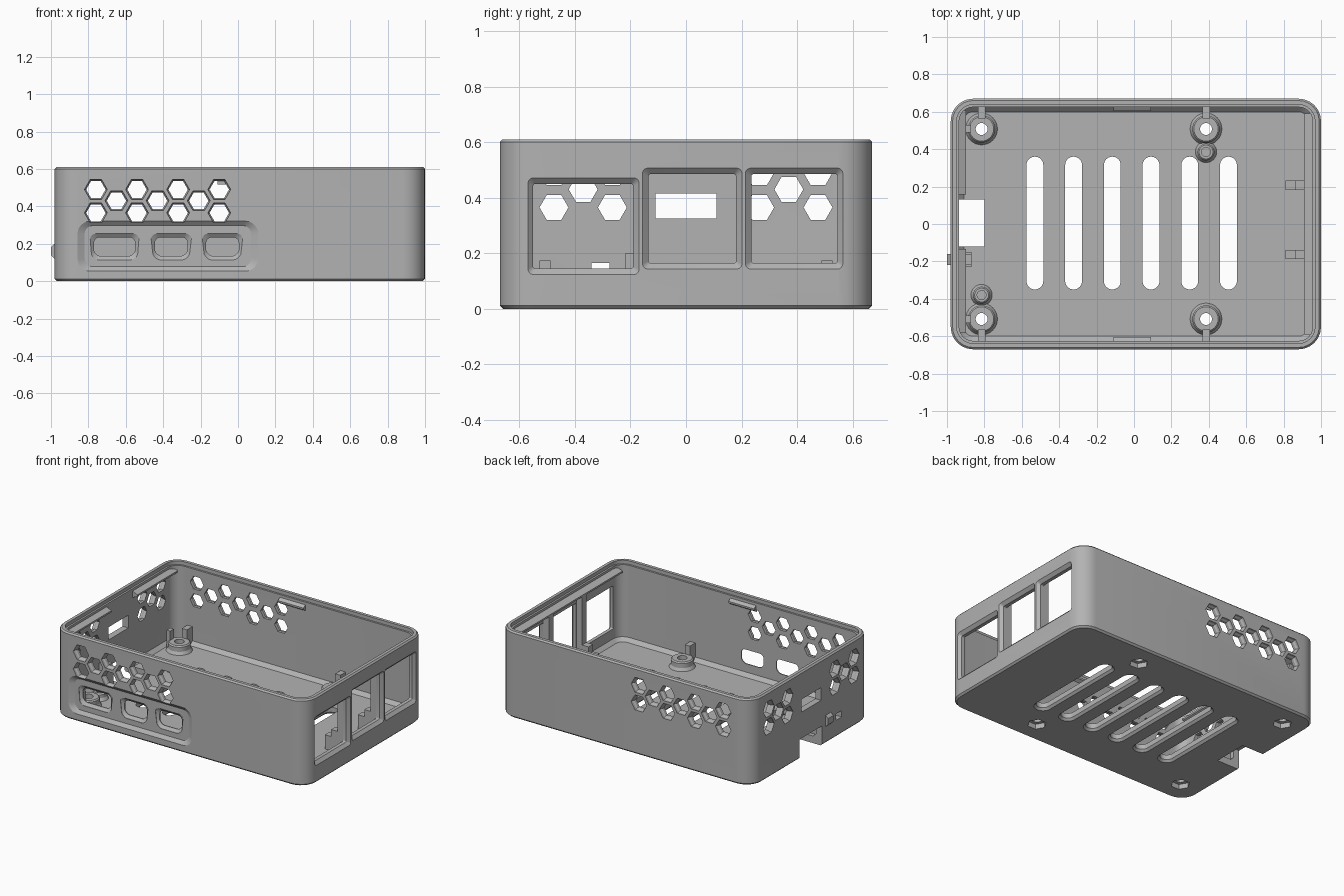
import bpy, bmesh, math
from mathutils import Vector

cube = bpy.data.objects.get("Cube")
if cube:
    bpy.data.objects.remove(cube, do_unlink=True)

grey = bpy.data.materials.new("plain grey")
grey.use_nodes = True
grey.diffuse_color = (0.45, 0.45, 0.45, 1)
grey.node_tree.nodes["Principled BSDF"].inputs["Base Color"].default_value = grey.diffuse_color


# Outlines
def rrect(w, h, r=0.0, seg=6):
    if r <= 0:
        return [(-w/2, -h/2), (w/2, -h/2), (w/2, h/2), (-w/2, h/2)]
    pts = []
    for k, (sx, sy) in enumerate([(1, 1), (-1, 1), (-1, -1), (1, -1)]):
        for i in range(seg + 1):
            a = math.pi / 2 * (k + i / seg)
            pts.append((sx*(w/2 - r) + r*math.cos(a), sy*(h/2 - r) + r*math.sin(a)))
    return pts


def ngon(r, n=6):
    return [(r*math.cos(2*math.pi*i/n), r*math.sin(2*math.pi*i/n)) for i in range(n)]


# Solid skinned through outlines stacked along an axis
def loft(name, axis, centre, levels):
    place = {"x": lambda u, v, d: (d, u, v),
             "y": lambda u, v, d: (u, d, v),
             "z": lambda u, v, d: (u, v, d)}[axis]
    bm = bmesh.new()
    rings = [[bm.verts.new(place(centre[0] + u, centre[1] + v, d)) for u, v in pts]
             for d, pts in levels]
    n = len(rings[0])
    for a, b in zip(rings, rings[1:]):
        for i in range(n):
            j = (i + 1) % n
            bm.faces.new((a[i], a[j], b[j], b[i]))
    bm.faces.new(rings[0])
    bm.faces.new(rings[-1])
    bmesh.ops.recalc_face_normals(bm, faces=bm.faces)
    mesh = bpy.data.meshes.new(name)
    bm.to_mesh(mesh)
    bm.free()
    mesh.materials.append(grey)
    obj = bpy.data.objects.new(name, mesh)
    bpy.context.scene.collection.objects.link(obj)
    return obj


def box(name, x, y, z):
    pts = rrect(x[1] - x[0], y[1] - y[0])
    return loft(name, "z", ((x[0] + x[1])/2, (y[0] + y[1])/2), [(z[0], pts), (z[1], pts)])


def cut(obj, cutters):
    for c in cutters:
        c.hide_render = True
        m = obj.modifiers.new("cut", "BOOLEAN")
        m.object, m.operation, m.solver = c, "DIFFERENCE", "EXACT"
    bpy.context.view_layer.update()
    graph = bpy.context.evaluated_depsgraph_get()
    mesh = bpy.data.meshes.new_from_object(obj.evaluated_get(graph))
    obj.modifiers.clear()
    obj.data = mesh
    for c in cutters:
        bpy.data.objects.remove(c, do_unlink=True)


# Tray shell
def body(inset):
    return rrect(1.98 - 2*inset, 1.34 - 2*inset, 0.12 - inset)


mid = (0.01, 0)
base = loft("case_shell", "z", mid, [(0, body(0.012)), (0.012, body(0)),
                                     (0.6, body(0)), (0.61, body(0.01))])
cutters = [loft("cavity", "z", mid, [(0.05, body(0.07)), (0.075, body(0.045)),
                                     (0.585, body(0.045)), (0.585, body(0.032)),
                                     (0.7, body(0.032))])]

# Hexagon vents on the front, back and right walls
hexes = [(-0.76 + 0.11*i, z) for i in range(7) for z in ([0.43] if i % 2 else [0.365, 0.49])]
for u, z in hexes:
    for s in (-1, 1):
        cutters.append(loft("hex", "y", (u, z), [(s*0.69, ngon(0.062)), (s*0.655, ngon(0.06)),
                                                 (s*0.645, ngon(0.052)), (s*0.58, ngon(0.052))]))
for s in (-1, 1):
    for y, z in [(0.265, 0.365), (0.265, 0.49), (0.37, 0.43), (0.475, 0.365), (0.475, 0.49)]:
        cutters.append(loft("hex", "x", (s*y, z), [(-1, ngon(0.062)), (-0.965, ngon(0.06)),
                                                   (-0.955, ngon(0.052)), (-0.88, ngon(0.052))]))

# Right wall slot, card notch and small light opening
cutters += [box("slot", (-1.1, -0.9), (-0.11, 0.11), (0.325, 0.415)),
            box("notch", (-1.1, -0.80), (-0.12, 0.13), (-0.1, 0.14)),
            box("light_gap", (-1.1, -0.9), (-0.34, -0.275), (0.12, 0.165))]

# Connector windows on the left wall
for y0, y1, z0, z1 in [(-0.55, -0.19, 0.145, 0.45), (-0.135, 0.18, 0.165, 0.485),
                       (0.235, 0.545, 0.165, 0.485)]:
    w, h = y1 - y0, z1 - z0
    cutters.append(loft("window", "x", ((y0 + y1)/2, (z0 + z1)/2),
                        [(0.85, rrect(w, h, 0.008)), (0.98, rrect(w, h, 0.008)),
                         (1.001, rrect(w + 0.045, h + 0.045, 0.02)),
                         (1.05, rrect(w + 0.045, h + 0.045, 0.02))]))

# Recessed port panel on the front wall
cutters.append(loft("port_panel", "y", (-0.375, 0.187),
                    [(-0.75, rrect(0.97, 0.27, 0.07)), (-0.671, rrect(0.97, 0.27, 0.07)),
                     (-0.65, rrect(0.89, 0.22, 0.045))]))
for x, w, low in [(-0.66, 0.26, 0.03), (-0.357, 0.215, 0.055), (-0.083, 0.215, 0.055)]:
    def port(d, trim=low):
        pts = rrect(w - d, 0.14 - d, 0.03)
        return [(u*(1 - trim*4*max(0, -v - 0.02)/0.05), v) for u, v in pts]
    cutters.append(loft("port", "y", (x, 0.184), [(-0.7, port(0)), (-0.648, port(0)),
                                                  (-0.632, port(0.04)), (-0.58, port(0.04))]))

# Floor vents
for i in range(6):
    def slot(d):
        return rrect(0.09 + d, 0.71 + d, 0.0449 + d/2, 8)
    cutters.append(loft("vent", "z", (-0.53 + 0.207*i, 0.005),
                        [(-0.05, slot(0.03)), (-0.001, slot(0.03)), (0.015, slot(0)),
                         (0.2, slot(0))]))

# Screw holes with hexagonal nut pockets
posts = [(x, s*0.508) for x in (-0.815, 0.385) for s in (-1, 1)]
for p in posts:
    cutters.append(loft("screw_hole", "z", p, [(-0.1, ngon(0.032, 20)), (0.3, ngon(0.032, 20))]))
    cutters.append(loft("nut_pocket", "z", p, [(-0.1, ngon(0.062)), (0.035, ngon(0.062))]))
cut(base, cutters)


# Mounting posts, board prongs and locating pins
def tube(name, p, r, hole, top):
    obj = loft(name, "z", p, [(0.045, ngon(r + 0.015, 32)), (0.07, ngon(r, 32)),
                              (top - 0.008, ngon(r, 32)), (top, ngon(r - 0.008, 32))])
    cut(obj, [loft("bore", "z", p, [(0, ngon(hole, 20)), (0.3, ngon(hole, 20))])])


for x, y in posts:
    s = 1 if y > 0 else -1
    tube("mounting_post", (x, y), 0.073, 0.032, 0.11)
    ys = sorted((s*0.565, s*0.63))
    box("board_prong", (x - 0.02, x + 0.02), ys, (0.05, 0.175))
    if x < 0:
        box("board_prong", (-0.9, -0.872), (y - 0.02, y + 0.02), (0.05, 0.175))
for p in [(0.385, 0.385), (-0.815, -0.38)]:
    tube("locating_pin", p, 0.045, 0.024, 0.10)

# Inner pillars and stepped feet between the windows
for y0, y1 in [(-0.187, -0.138), (0.183, 0.232)]:
    box("window_pillar", (0.91, 0.975), (y0, y1), (0.05, 0.54))
    box("pillar_foot", (0.81, 0.93), (y0, y1), (0.04, 0.15))
    box("pillar_foot_step", (0.86, 0.93), (y0, y1), (0.04, 0.2))


# Wedge ridges that hold the lid
def ridge(name, axis, centre, wall, tip, length):
    loft(name, axis, (centre, 0.545), [(wall, rrect(length, 0.055)), (tip, rrect(length, 0.012))])


for s in (-1, 1):
    ridge("lid_clip", "y", -0.01, s*0.635, s*0.603, 0.2)
    ridge("right_ridge", "x", s*0.37 + 0.012, -0.945, -0.897, 0.45)
ridge("left_ridge", "x", 0, 0.965, 0.91, 1.18)

# Light guide beside the card notch
loft("light_guide", "x", (-0.19, 0.16), [(-1.0, rrect(0.06, 0.045)), (-0.98, rrect(0.06, 0.08)),
                                         (-0.87, rrect(0.06, 0.08))])
box("light_guide_holder", (-0.94, -0.87), (-0.23, -0.15), (0.045, 0.14))

# Smooth round surfaces, keep edges sharp
for o in bpy.context.scene.objects:
    if o.type == "MESH":
        o.select_set(True)
        bpy.context.view_layer.objects.active = o
bpy.ops.object.shade_smooth_by_angle(angle=math.radians(25))
